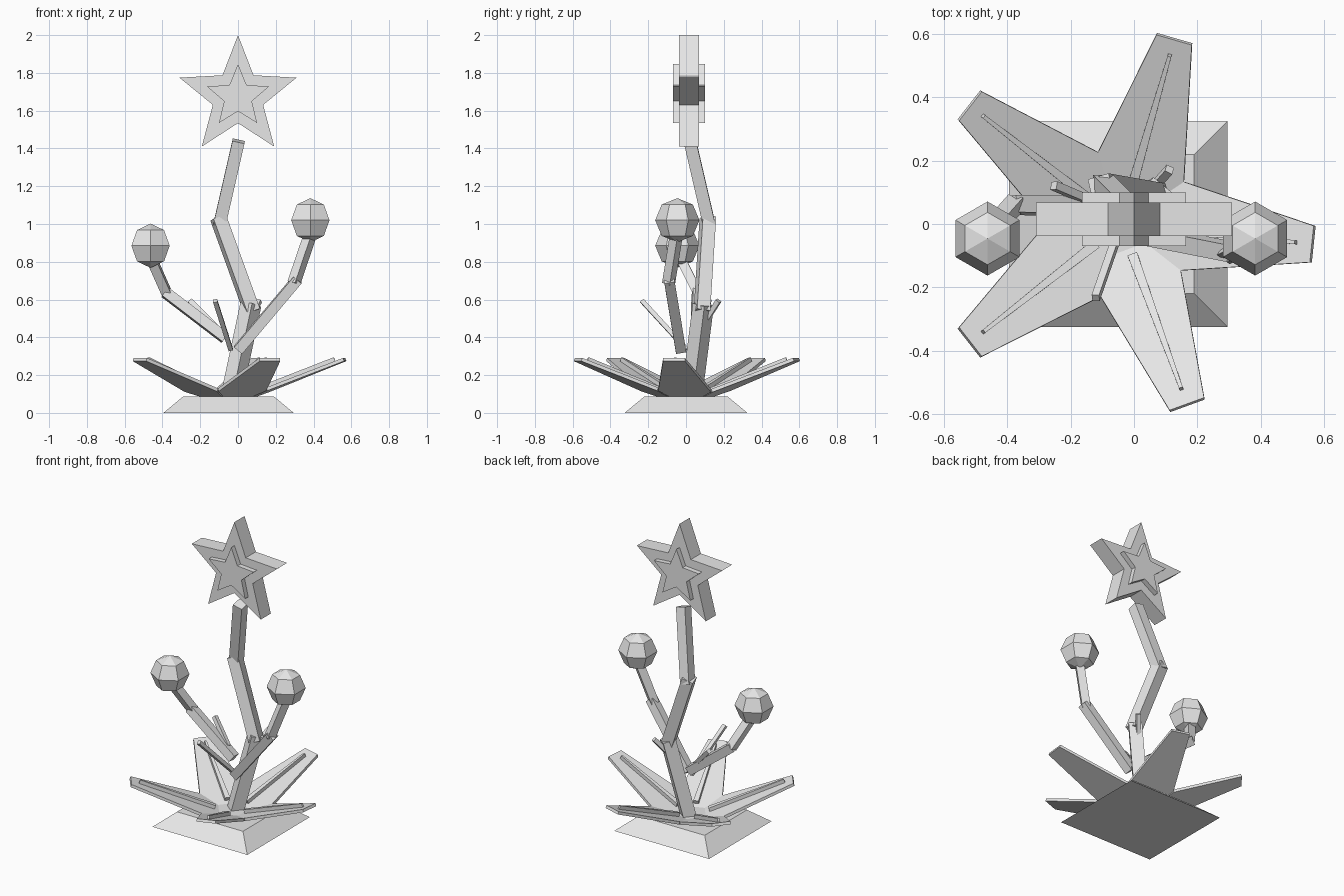
import bpy, bmesh, math
from mathutils import Vector, Matrix

if "Cube" in bpy.data.objects:
    bpy.data.objects.remove(bpy.data.objects["Cube"])

grey = bpy.data.materials.new("light_grey")
grey.diffuse_color = (0.8, 0.8, 0.8, 1)
grey.use_nodes = True
grey.node_tree.nodes["Principled BSDF"].inputs["Base Color"].default_value = grey.diffuse_color


def finish(name, bm):
    bmesh.ops.recalc_face_normals(bm, faces=bm.faces)
    me = bpy.data.meshes.new(name)
    bm.to_mesh(me)
    bm.free()
    me.materials.append(grey)
    ob = bpy.data.objects.new(name, me)
    bpy.context.collection.objects.link(ob)
    return ob


def prism(name, pts, offset):
    """Flat polygon extruded by an offset vector."""
    bm = bmesh.new()
    face = bm.faces.new([bm.verts.new(p) for p in pts])
    ext = bmesh.ops.extrude_face_region(bm, geom=[face])
    bmesh.ops.translate(bm, vec=offset, verts=[v for v in ext["geom"] if isinstance(v, bmesh.types.BMVert)])
    return finish(name, bm)


def bar(name, a, b, side, roll=0, extend=0.015):
    """Square bar from a to b, with the ends run slightly past the joints."""
    a, b = Vector(a), Vector(b)
    d = b - a
    bm = bmesh.new()
    m = (Matrix.Translation((a + b) / 2) @ d.to_track_quat('Z', 'Y').to_matrix().to_4x4()
         @ Matrix.Rotation(math.radians(roll), 4, 'Z')
         @ Matrix.Diagonal((side, side, d.length + 2 * extend, 1)))
    bmesh.ops.create_cube(bm, size=1, matrix=m)
    return finish(name, bm)


def star(name, r_out, r_in, depth):
    pts = []
    for i in range(10):
        r, a = (r_in if i % 2 else r_out), math.radians(90 + 36 * i)
        pts.append((r * math.cos(a), 0.015 - depth / 2, 1.674 + r * math.sin(a)))
    prism(name, pts, (0, depth, 0))


def ball(name, centre, radius):
    """Six-sided ball with three rings between its poles."""
    bm = bmesh.new()
    rings = []
    for lat in (-45, 0, 45):
        z, r = radius * math.sin(math.radians(lat)), radius * math.cos(math.radians(lat))
        rings.append([bm.verts.new((r * math.cos(t), r * math.sin(t), z))
                      for t in (math.radians(30 + 60 * k) for k in range(6))])
    low, high = bm.verts.new((0, 0, -radius)), bm.verts.new((0, 0, radius))
    for k in range(6):
        n = (k + 1) % 6
        for lo, hi in zip(rings, rings[1:]):
            bm.faces.new((lo[k], lo[n], hi[n], hi[k]))
        bm.faces.new((low, rings[0][n], rings[0][k]))
        bm.faces.new((high, rings[2][k], rings[2][n]))
    bmesh.ops.translate(bm, vec=centre, verts=bm.verts)
    finish(name, bm)


# Tapered base
bm = bmesh.new()
bmesh.ops.create_cube(bm, size=2)
for v in bm.verts:
    top = v.co.z > 0
    v.co = (v.co.x * (0.24 if top else 0.345) - 0.05, v.co.y * (0.22 if top else 0.325), 0.087 if top else 0)
finish("base", bm)

# Five rising leaves, each with a raised tapering midrib
angles = [-6, 74, 142, 218, 290]
for i, deg in enumerate(angles):
    gap_l = ((angles[(i + 1) % 5] - deg) % 360) / 2
    gap_r = ((deg - angles[i - 1]) % 360) / 2
    turn = Matrix.Translation((-0.04, 0, 0)) @ Matrix.Rotation(math.radians(deg), 4, 'Z')

    def on_leaf(r, w, lift=0.0):
        return turn @ Vector((r, w, 0.055 + 0.39 * r + lift))

    def valley(gap, sign):
        g = math.radians(gap)
        return on_leaf(0.238 * math.cos(g), sign * 0.238 * math.sin(g))

    down = turn.to_3x3() @ Vector((0.36, 0, -0.93))
    prism(f"leaf_{i + 1}", [on_leaf(0, 0), valley(gap_r, -1), on_leaf(0.605, -0.058),
                            on_leaf(0.605, 0.058), valley(gap_l, 1)], down * 0.018)
    prism(f"leaf_rib_{i + 1}", [on_leaf(0.1, -0.016, 0.025), on_leaf(0.55, -0.006, 0.025),
                                on_leaf(0.55, 0.006, 0.025), on_leaf(0.1, 0.016, 0.025)], down * 0.03)

# Zigzag trunk
bar("trunk_lower", (-0.035, 0.03, 0.09), (0.065, 0.09, 0.56), 0.08, 20)
bar("trunk_middle", (0.07, 0.085, 0.55), (-0.1, 0.115, 1.02), 0.072, 25)
bar("trunk_upper", (-0.095, 0.12, 1.01), (0.0, 0.024, 1.425), 0.065, 45)

# Two bent branches carrying balls
bar("right_branch_lower", (0.01, -0.03, 0.345), (0.305, -0.088, 0.695), 0.055, 15)
bar("right_branch_upper", (0.3, -0.09, 0.70), (0.385, -0.05, 0.95), 0.05, 30)
bar("left_branch_lower", (-0.08, 0.055, 0.405), (-0.375, 0.06, 0.63), 0.055, 10)
bar("left_branch_upper", (-0.38, 0.06, 0.64), (-0.46, -0.03, 0.82), 0.05, 35)
ball("right_ball", (0.383, -0.046, 1.02), 0.117)
ball("left_ball", (-0.463, -0.046, 0.885), 0.117)

# Small twigs
bar("front_twig", (-0.04, 0.0, 0.34), (-0.12, -0.23, 0.59), 0.024, 20, 0.005)
bar("left_twig", (-0.12, 0.065, 0.46), (-0.25, 0.12, 0.59), 0.026, 20, 0.005)
bar("back_twig", (0.03, 0.08, 0.45), (0.11, 0.17, 0.59), 0.026, 20, 0.005)

# Topping star with a thicker small star set through it
star("star", 0.326, 0.14, 0.105)
star("star_inset", 0.172, 0.077, 0.17)
